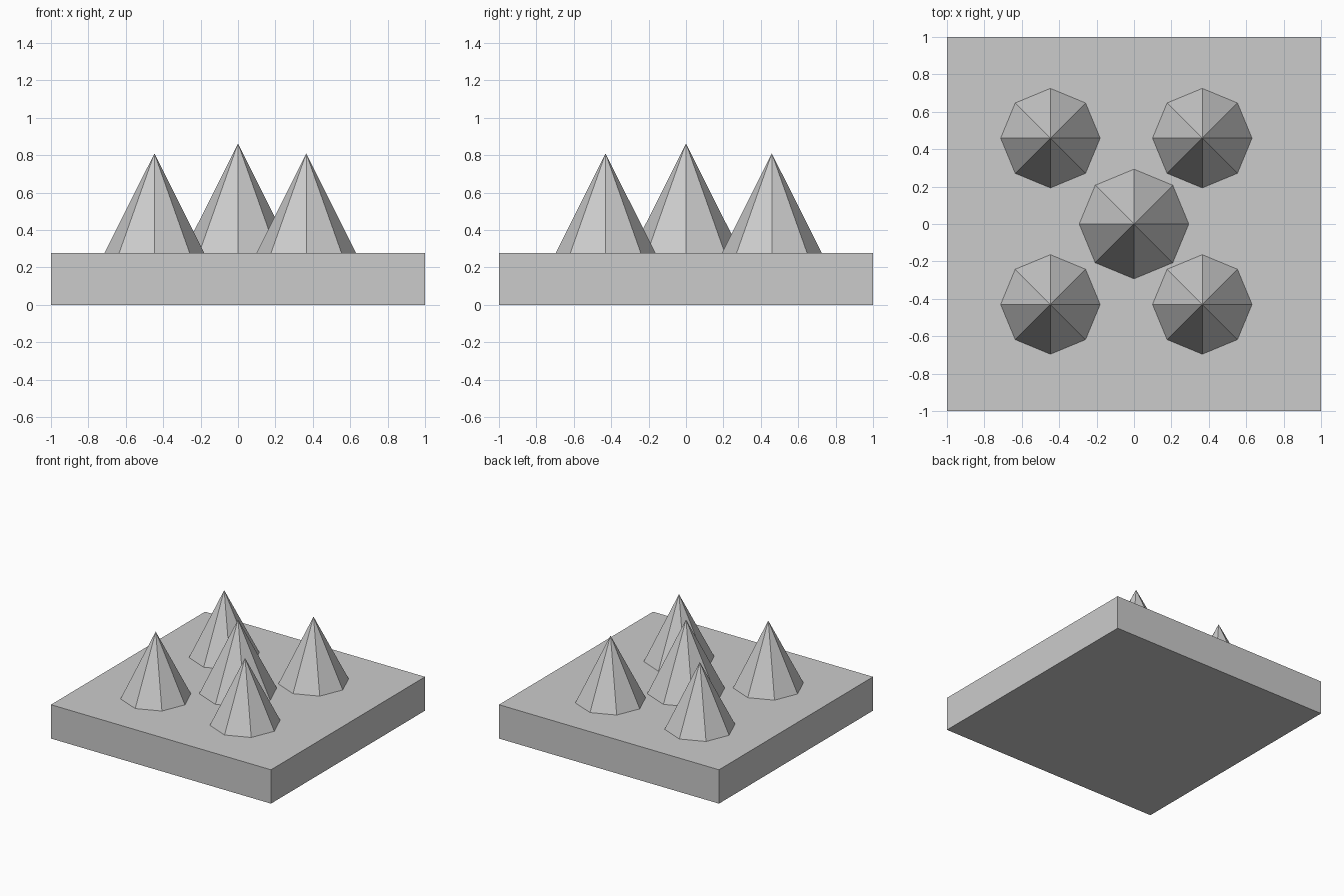
import bpy

if "Cube" in bpy.data.objects:
    bpy.data.objects.remove(bpy.data.objects["Cube"])

TOP = 0.278  # height of the slab's upper face

# Square base slab
bpy.ops.mesh.primitive_cube_add(size=1, location=(0, 0, TOP / 2))
base = bpy.context.object
base.name = "base_slab"
base.scale = (2, 2, TOP)
bpy.ops.object.transform_apply(location=False, rotation=False, scale=True)


# Eight-sided spike standing on the slab
def spike(name, x, y, radius, height):
    bpy.ops.mesh.primitive_cone_add(vertices=8, radius1=radius, radius2=0, depth=height,
                                    location=(x, y, TOP + height / 2))
    bpy.context.object.name = name


# Taller centre spike
spike("centre_spike", 0, 0, 0.293, 0.585)

# Four corner spikes
for side, x in (("left", -0.447), ("right", 0.365)):
    for end, y in (("front", -0.43), ("back", 0.459)):
        spike(f"{end}_{side}_spike", x, y, 0.266, 0.531)
